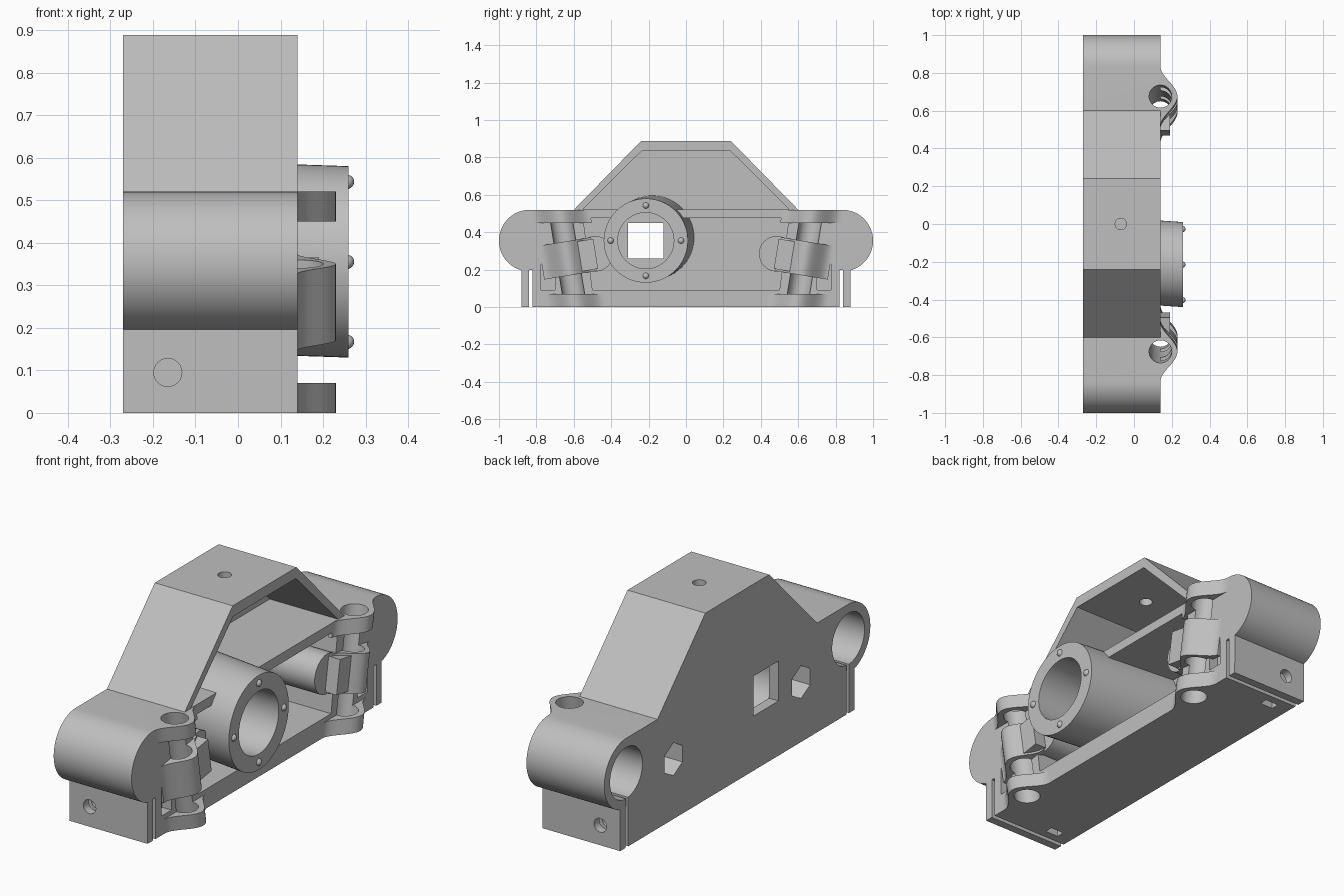
import bpy, bmesh
from math import sin, cos, pi, radians

if "Cube" in bpy.data.objects:
    bpy.data.objects.remove(bpy.data.objects["Cube"], do_unlink=True)

grey = bpy.data.materials.new("plain grey")
grey.use_nodes = True
grey.diffuse_color = (0.52, 0.52, 0.52, 1)
grey.node_tree.nodes["Principled BSDF"].inputs["Base Color"].default_value = grey.diffuse_color

TILT = 0.165          # sideways lean of the pins per unit of height
FRONT = 0.14          # open face of the housing
BACK = -0.27
INNER = -0.22         # inside of the back wall


def prism(name, pts, axis, lo, hi, warp=None):
    """Extrude a 2D outline: (y, z) along x, (x, z) along y or (x, y) along z."""
    place = {"x": lambda a, b, d: (d, a, b), "y": lambda a, b, d: (a, d, b),
             "z": lambda a, b, d: (a, b, d)}[axis]
    bm = bmesh.new()
    ends = [[bm.verts.new(place(a, b, d)) for a, b in pts] for d in (lo, hi)]
    for ring in ends:
        bm.faces.new(ring)
    for i in range(len(pts)):
        j = (i + 1) % len(pts)
        bm.faces.new((ends[0][i], ends[0][j], ends[1][j], ends[1][i]))
    if warp:
        for v in bm.verts:
            warp(v.co)
    bmesh.ops.recalc_face_normals(bm, faces=bm.faces)
    mesh = bpy.data.meshes.new(name)
    bm.to_mesh(mesh)
    bm.free()
    mesh.materials.append(grey)
    obj = bpy.data.objects.new(name, mesh)
    bpy.context.collection.objects.link(obj)
    return obj


def arc(a, b, r, start=0, end=360, n=48):
    full = end - start == 360
    steps = n if full else n + 1
    return [(a + r * cos(radians(start + (end - start) * i / n)),
             b + r * sin(radians(start + (end - start) * i / n))) for i in range(steps)]


def rect(a0, a1, b0, b1):
    return [(a0, b0), (a1, b0), (a1, b1), (a0, b1)]


def span(s, near, far):
    return sorted((s * near, s * far))


def mirrored(half):
    return half + [(-y, z) for y, z in reversed(half)]


def cut(obj, cutters):
    bpy.context.view_layer.objects.active = obj
    for c in cutters:
        mod = obj.modifiers.new("cut", "BOOLEAN")
        mod.operation, mod.solver, mod.object = "DIFFERENCE", "EXACT", c
        bpy.ops.object.modifier_apply(modifier=mod.name)


def lean(s, tilt_z=False):
    """Lean a part outwards with height, on side s; optionally tip its ends too."""
    def warp(co):
        y, z = co.y, co.z
        co.y = y + s * TILT * z
        if tilt_z:
            co.z = z - TILT * (s * y - 0.59)
    return warp


def bump(s, centre, half_width, height):
    """Smooth bulge on the open face, for a lug round a pin."""
    curve = [(FRONT + height / 2 * (1 + cos(pi * i / 16)), s * (centre + half_width * i / 16))
             for i in range(-16, 17)]
    return [(FRONT - 0.02, curve[0][1])] + curve + [(FRONT - 0.02, curve[-1][1])]


# Housing: one outline with rounded rod ends and a sloped roof
housing = prism("housing", mirrored([(0.88, 0)] + arc(0.835, 0.355, 0.165, -74, 90, 32)
                                    + [(0.6, 0.52), (0.24, 0.888)]), "x", BACK, FRONT)

cutters = [
    prism("roof_cavity", mirrored([(0.553, 0.521), (0.235, 0.837)]), "x", INNER, 0.3),
    prism("lower_cavity", mirrored([(0.5, 0.092), (0.55, 0.475)]), "x", INNER, 0.3),
    prism("roof_hole", arc(-0.07, 0, 0.03, n=24), "z", 0.7, 1),
]
window = prism("square_window", rect(-0.31, -0.12, 0.26, 0.45), "x", -0.4, 0)
bore = prism("ring_bore", arc(-0.215, 0.355, 0.15), "x", INNER, 0.4)
cutters += [window, bore]

pins, hexes = {}, {}
for s in (-1, 1):
    pins[s] = prism("pin_hole", arc(FRONT, s * 0.59, 0.06, n=32), "z", -0.1, 0.7, lean(s))
    hexes[s] = prism("nut_trap", arc(s * 0.48, 0.285, 0.078, 30, 390, 6), "x", -0.4, -0.08)
    cutters += [
        pins[s], hexes[s],
        prism("rod_bore", arc(s * 0.835, 0.355, 0.122), "x", -0.4, 0.1),
        prism("clamp_slit", rect(*span(s, 0.82, 0.84), -0.1, 0.197), "x", -0.4, 0.4),
        prism("slit_top", rect(*span(s, 0.822, 0.838), 0.1, 0.25), "x", -0.4, 0.1),
        prism("screw_hole", arc(-0.165, 0.095, 0.033, n=24), "y", *span(s, 0.7, 1)),
        prism("nut_slot", rect(-0.2, -0.13, *span(s, 0.74, 0.78)), "z", -0.1, 0.13),
        prism("strap_pocket", rect(*span(s, 0.7, 0.775), 0.092, 0.23), "x", 0.09, 0.3),
    ]
cut(housing, cutters)
parts = [housing]


# Round mount, its rear end shifted towards the middle
def shift_rear(co):
    if co.x < 0:
        co.y += 0.035
        co.z += 0.017


mount = prism("round_mount", arc(-0.215, 0.355, 0.225, n=64), "x", -0.25, 0.26, shift_rear)
cut(mount, [bore, window])
parts.append(mount)

# Four small studs on the mount's rim
for i in range(4):
    bpy.ops.mesh.primitive_uv_sphere_add(
        segments=16, ring_count=10, radius=0.017,
        location=(0.256, -0.215 + 0.188 * cos(i * pi / 2), 0.355 + 0.188 * sin(i * pi / 2)))
    stud = bpy.context.object
    stud.name = "rim_stud"
    stud.data.materials.append(grey)
    parts.append(stud)

# Pin lugs, middle straps and bolt posts on both sides
for s in (-1, 1):
    side = "left" if s > 0 else "right"
    for level, lo, hi in (("lower", 0, 0.07), ("upper", 0.45, 0.52)):
        lug = prism(f"{level}_lug_{side}", bump(s, 0.59, 0.16, 0.09), "z", lo, hi, lean(s))
        cut(lug, [pins[s]])
        parts.append(lug)
    strap = prism(f"strap_{side}", bump(s, 0.59, 0.14, 0.09), "z", 0.17, 0.35, lean(s, True))
    cut(strap, [pins[s]])
    arm = prism(f"strap_arm_{side}", rect(0.12, 0.19, *span(s, 0.44, 0.53)), "z",
                0.18, 0.34, lean(s, True))
    post = prism(f"bolt_post_{side}", arc(s * 0.485, 0.285, 0.095, n=32), "x", -0.25, 0.13)
    cut(post, [hexes[s], pins[s]])
    parts += [strap, arm, post]

for c in [o for o in bpy.data.objects if o in cutters]:
    bpy.data.objects.remove(c, do_unlink=True)

# Smooth the curved walls, keep edges crisp
bpy.ops.object.select_all(action="DESELECT")
for p in parts:
    p.select_set(True)
bpy.context.view_layer.objects.active = housing
bpy.ops.object.shade_smooth_by_angle(angle=radians(30))
